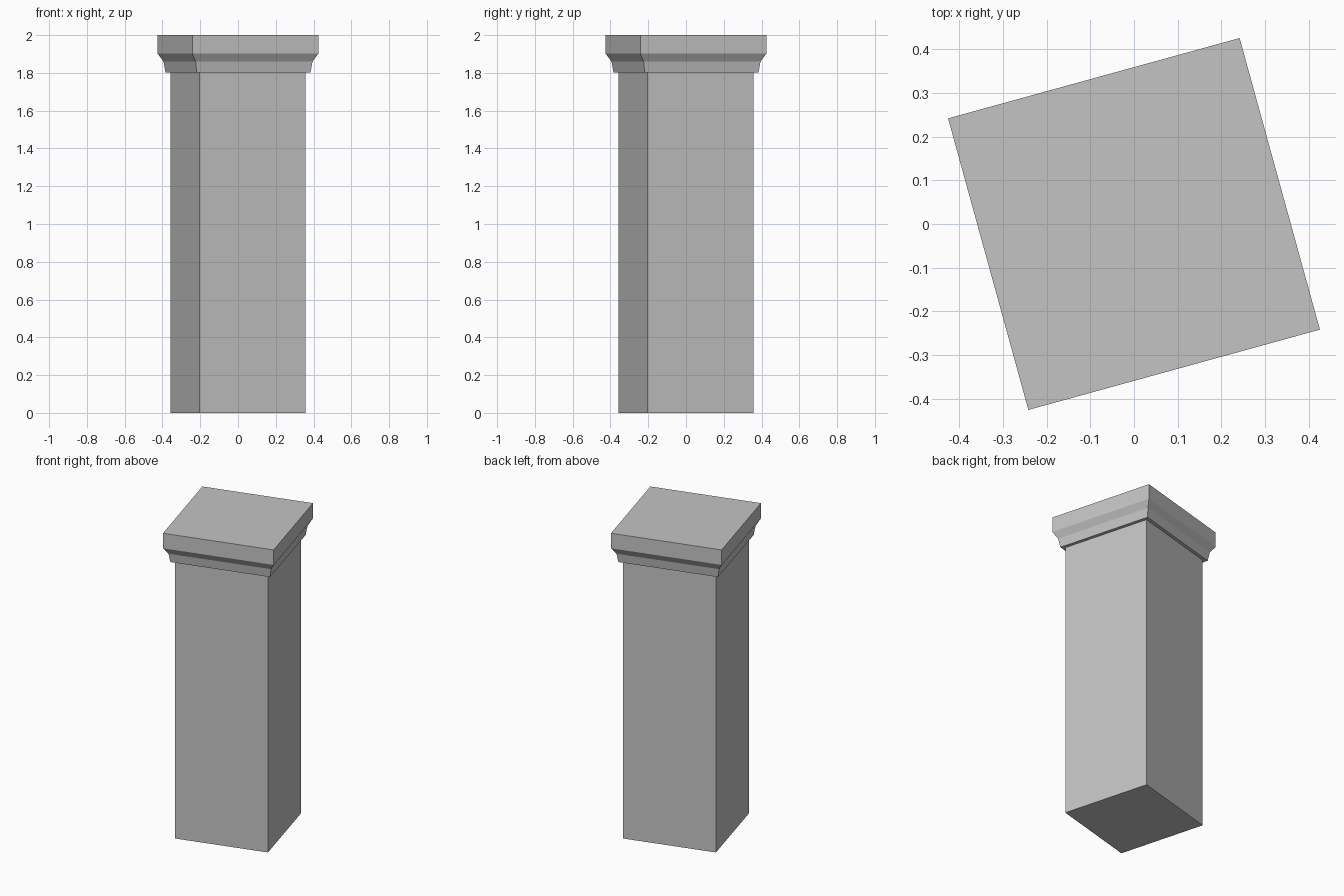
import bpy
import bmesh
from math import radians

cube = bpy.data.objects.get("Cube")
if cube:
    bpy.data.objects.remove(cube, do_unlink=True)

TURN = radians(15.4)

stone = bpy.data.materials.new("grey stone")
stone.use_nodes = True
colour = (0.55, 0.55, 0.55, 1)
stone.diffuse_color = colour
stone.node_tree.nodes["Principled BSDF"].inputs["Base Color"].default_value = colour


def square_loft(name, profile):
    """Closed square block lofted through (half width, height) pairs."""
    bm = bmesh.new()
    rings = []
    for half, z in profile:
        corners = ((-half, -half), (half, -half), (half, half), (-half, half))
        rings.append([bm.verts.new((x, y, z)) for x, y in corners])
    for low, high in zip(rings, rings[1:]):
        for i in range(4):
            j = (i + 1) % 4
            bm.faces.new((low[i], low[j], high[j], high[i]))
    bm.faces.new(rings[0][::-1])
    bm.faces.new(rings[-1])
    mesh = bpy.data.meshes.new(name)
    bm.to_mesh(mesh)
    bm.free()
    mesh.materials.append(stone)
    obj = bpy.data.objects.new(name, mesh)
    obj.rotation_euler.z = TURN
    bpy.context.collection.objects.link(obj)
    return obj


# Plain square shaft
square_loft("pillar_shaft", [(0.291, 0), (0.291, 1.803)])

# Moulded cap: tapered neck, flared cove and straight slab
square_loft("pillar_cap", [(0.312, 1.803), (0.321, 1.86), (0.346, 1.902), (0.346, 2)])
